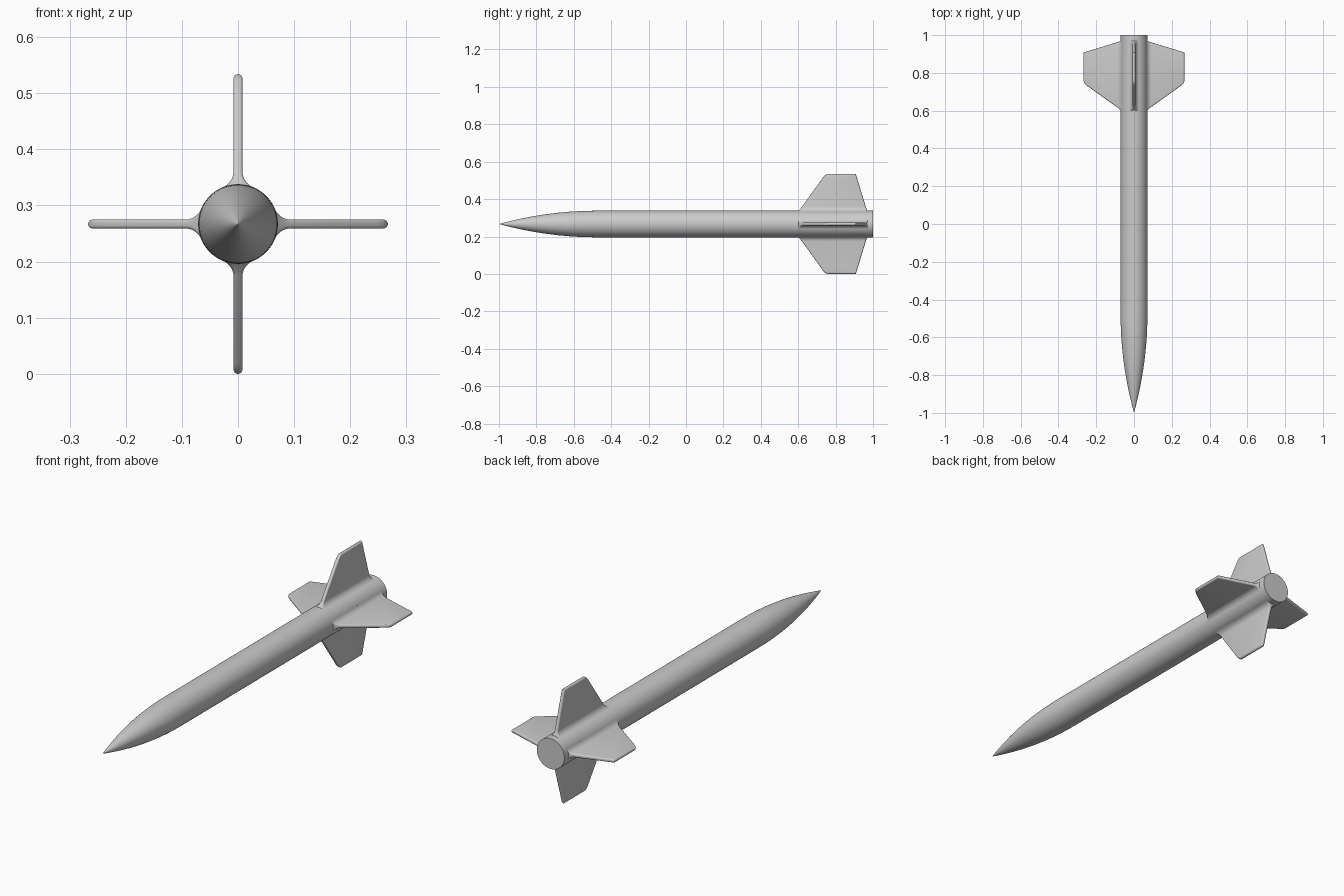
import bpy, bmesh, math

if "Cube" in bpy.data.objects:
    bpy.data.objects.remove(bpy.data.objects["Cube"])

ZC, R, TIP = 0.267, 0.071, 0.267      # axis height, body radius, fin tip radius
HT, FIL = 0.008, 0.03                 # fin half thickness, root fillet radius


def finish(bm, name):
    bmesh.ops.recalc_face_normals(bm, faces=bm.faces)
    me = bpy.data.meshes.new(name)
    bm.to_mesh(me)
    bm.free()
    ob = bpy.data.objects.new(name, me)
    bpy.context.collection.objects.link(ob)
    ob.location.z = ZC
    bpy.ops.object.select_all(action='DESELECT')
    ob.select_set(True)
    bpy.context.view_layer.objects.active = ob
    bpy.ops.object.shade_smooth_by_angle(angle=math.radians(35))
    return ob


def loft(bm, rings):
    loops = [[bm.verts.new(p) for p in ring] for ring in rings]
    n = len(loops[0])
    for a, b in zip(loops, loops[1:]):
        for i in range(n):
            j = (i + 1) % n
            bm.faces.new((a[i], a[j], b[j], b[i]))
    bm.faces.new(loops[0])
    bm.faces.new(loops[-1])


def circle(y, r, n=96):
    return [(r * math.cos(2 * math.pi * i / n), y, r * math.sin(2 * math.pi * i / n))
            for i in range(n)]


# Fuselage: ogive nose running into a straight tube with a flat tail
NOSE, STEPS = 0.52, 28
rings = [circle(-1 + NOSE * s, R * (1 - (1 - s) ** 2))
         for s in (max(i / STEPS, 0.002) for i in range(STEPS + 1))]
rings += [circle(1, R)]
bm = bmesh.new()
loft(bm, rings)
finish(bm, "fuselage")


# Fin: stack of rounded rectangles from the root fillet to the rounded tip
def fin_ring(r, h, y0, y1, n=5):
    c = min(0.006, h * 0.75)
    pts = []
    for k, (cy, cx) in enumerate(((y1 - c, h - c), (y0 + c, h - c),
                                  (y0 + c, c - h), (y1 - c, c - h))):
        for i in range(n + 1):
            a = math.pi / 2 * (k + i / n)
            pts.append((cx + c * math.sin(a), cy + c * math.cos(a), r))
    # order the corner arcs as one loop around the section
    return [(h_x, y, z) for h_x, y, z in section(r, h, y0, y1, c, n)]


def section(r, h, y0, y1, c, n):
    for k, (sx, cy) in enumerate(((1, y1 - c), (-1, y1 - c), (-1, y0 + c), (1, y0 + c))):
        for i in range(n + 1):
            a = math.pi / 2 * (k + i / n)
            yield (sx * (h - c) + c * math.cos(a), cy + c * math.sin(a), r)


def chord(r):
    t = (r - R) / (TIP - R)
    return 0.605 + 0.14 * t, 0.968 - 0.06 * t


stations = [(0.04, 0.0267, 0.004)]
rc = math.sqrt((R + FIL) ** 2 - (HT + FIL) ** 2)
a_end = math.acos(rc / (R + FIL))
for i in range(11):                   # concave fillet against the body
    a = math.pi / 2 * i / 10
    a = (math.pi / 2 - a_end) * (1 - i / 10)
    r, h = rc - FIL * math.sin(a), HT + FIL - FIL * math.cos(a)
    stations.append((r, h, (h - HT) * 0.25))
stations.append((TIP - 0.02, HT, 0))
for i in range(7):                    # rounded tip
    a = math.pi / 2 * i / 7
    stations.append((TIP - HT + HT * math.sin(a), HT * math.cos(a), 0))
stations.append((TIP, 0.001, 0))

bm = bmesh.new()
fin_rings = []
for r, h, flare in stations:
    y0, y1 = chord(max(r, 0.06))
    cut = max(0, r - (TIP - 0.016)) ** 2 * 40      # softened leading tip corner
    fin_rings.append(fin_ring(r, h, y0 - flare + cut, y1 + flare * 0.3))
loft(bm, fin_rings)
fin = finish(bm, "fin_top")

for k, name in enumerate(("right", "bottom", "left"), 1):
    ob = fin.copy()
    ob.name = "fin_" + name
    ob.rotation_euler.y = k * math.pi / 2
    bpy.context.collection.objects.link(ob)
